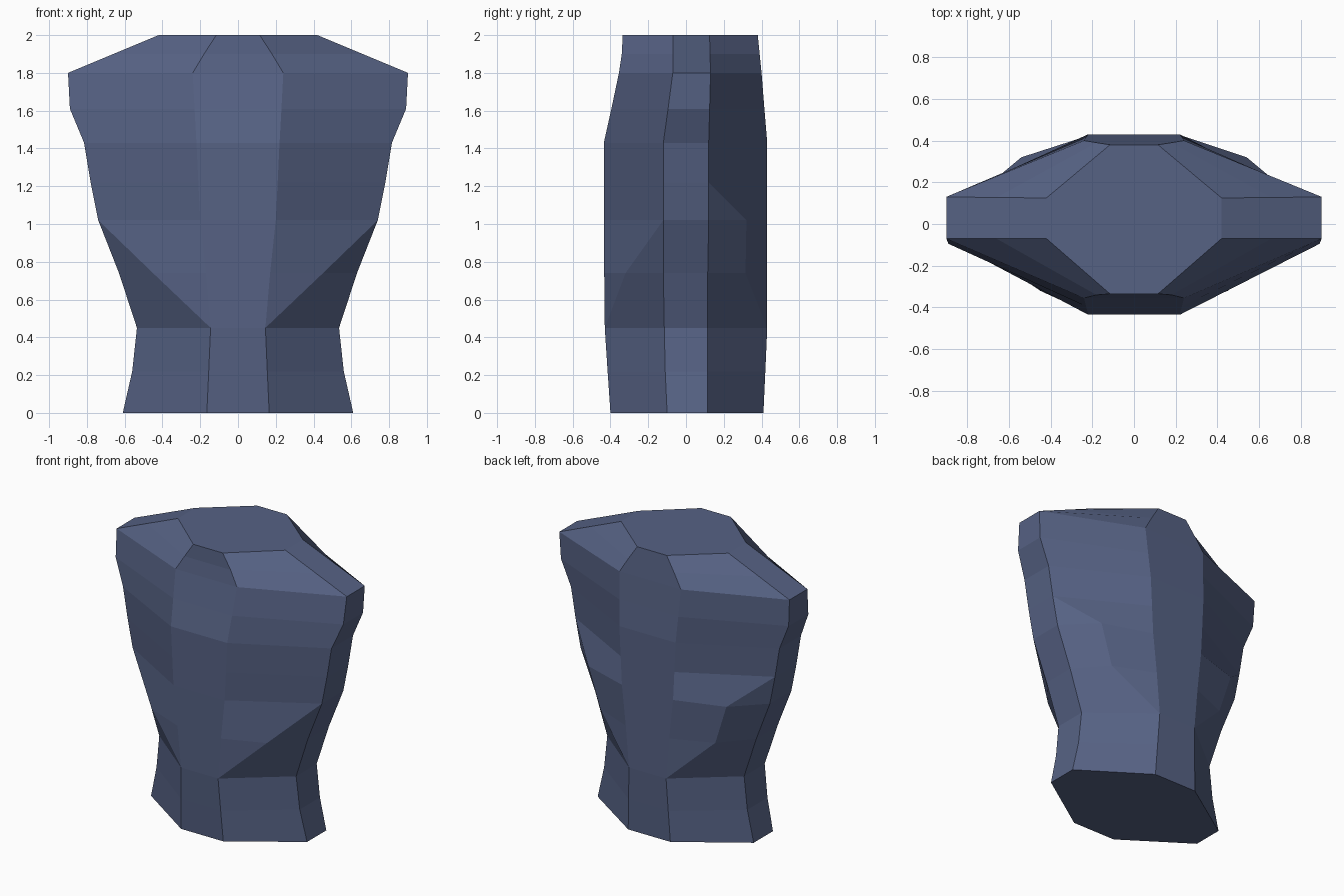
import bpy, bmesh

if "Cube" in bpy.data.objects:
    bpy.data.objects.remove(bpy.data.objects["Cube"])

# Ring profile: height, half width, panel half width, front y, back y, side front y, side back y
RINGS = [
    (0.00, 0.61, 0.165, -0.40, 0.41, -0.10, 0.115),
    (0.22, 0.56, 0.155, -0.415, 0.42, -0.11, 0.115),
    (0.45, 0.535, 0.145, -0.43, 0.43, -0.115, 0.115),
    (0.74, 0.63, 0.17, -0.433, 0.43, -0.12, 0.115),
    (1.02, 0.74, 0.20, -0.435, 0.43, -0.12, 0.12),
    (1.22, 0.78, 0.21, -0.435, 0.43, -0.12, 0.12),
    (1.43, 0.815, 0.22, -0.435, 0.43, -0.12, 0.12),
    (1.61, 0.89, 0.23, -0.395, 0.415, -0.095, 0.125),
    (1.80, 0.90, 0.24, -0.355, 0.40, -0.07, 0.13),
    (1.90, 0.66, 0.18, -0.34, 0.39, -0.07, 0.127),
    (2.00, 0.42, 0.115, -0.335, 0.38, -0.07, 0.125),
]
# Fold points where the chest and back taper into the waist
FRONT_FOLD = {0.74: (0.45, -0.32)}
BACK_FOLD = {0.74: (0.45, 0.315), 1.02: (0.54, 0.32)}


def fold_point(folds, z, panel, side):
    """The fold starts at the panel corner below and ends at the side corner above."""
    if z in folds:
        return folds[z]
    return panel if z < min(folds) else side


def ring_points(z, w, a, front, back, side_f, side_b):
    f = fold_point(FRONT_FOLD, z, (a, front), (w, side_f))
    b = fold_point(BACK_FOLD, z, (a, back), (w, side_b))
    half = [(a, front), f, (w, side_f), (w, side_b), b, (a, back)]
    full = half + [(-x, y) for x, y in reversed(half)]
    return [(x, y, z) for x, y in full]


# Torso: loft between the rings, closed at neck and hips
bm = bmesh.new()
loops = [[bm.verts.new(p) for p in ring_points(*r)] for r in RINGS]
for low, high in zip(loops, loops[1:]):
    n = len(low)
    for i in range(n):
        j = (i + 1) % n
        bm.faces.new((low[i], low[j], high[j], high[i]))
bm.faces.new(list(reversed(loops[0])))
bm.faces.new(loops[-1])
bmesh.ops.remove_doubles(bm, verts=bm.verts[:], dist=0.0005)
bmesh.ops.recalc_face_normals(bm, faces=bm.faces[:])

mesh = bpy.data.meshes.new("torso")
bm.to_mesh(mesh)
bm.free()
torso = bpy.data.objects.new("torso", mesh)
bpy.context.collection.objects.link(torso)

# Slate blue surface
slate = bpy.data.materials.new("slate_blue")
slate.diffuse_color = (0.093, 0.122, 0.231, 1.0)
slate.use_nodes = True
slate.node_tree.nodes["Principled BSDF"].inputs["Base Color"].default_value = slate.diffuse_color
mesh.materials.append(slate)
